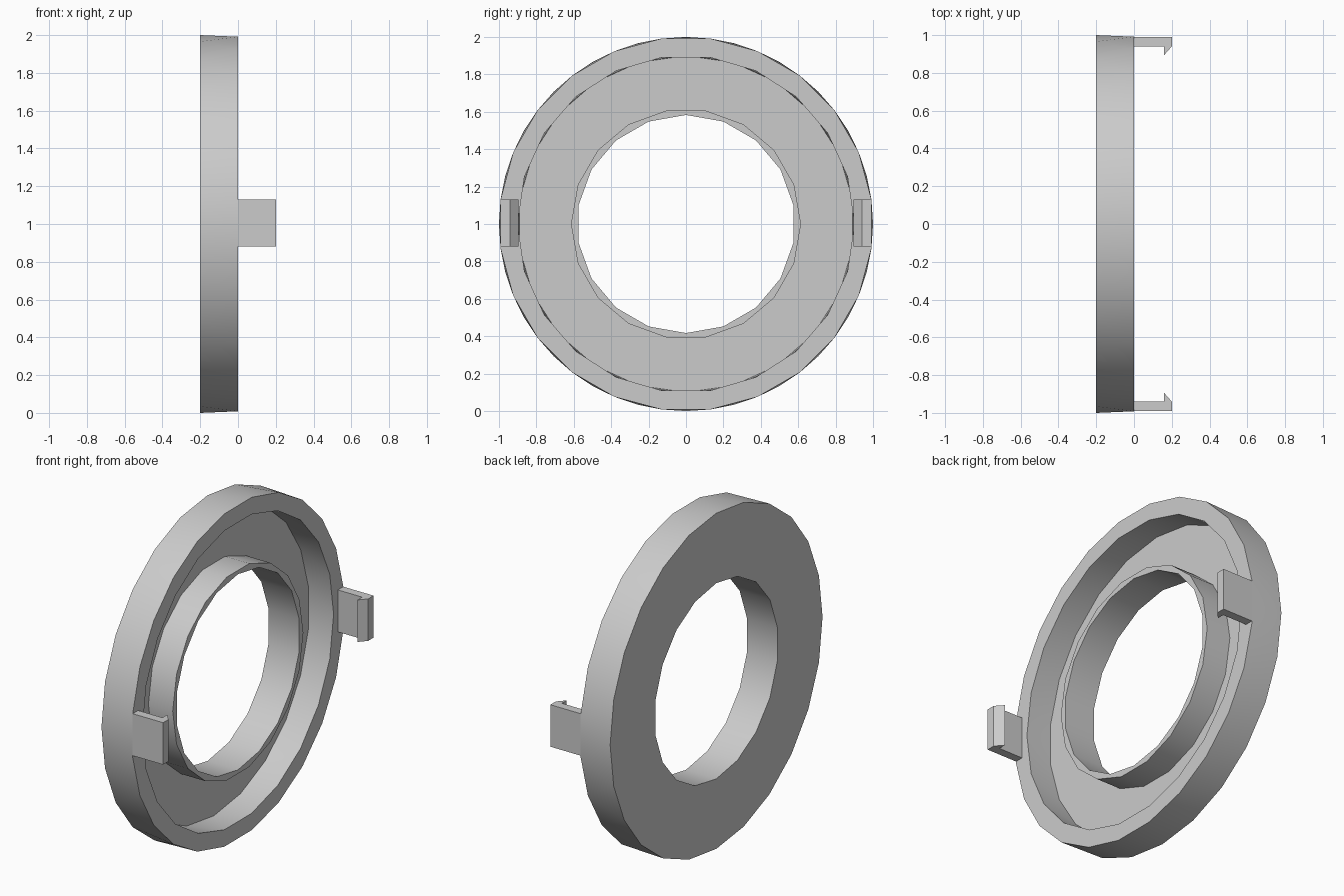
import bpy, bmesh
from math import sin, cos, pi, radians
from mathutils import Vector

if "Cube" in bpy.data.objects:
    bpy.data.objects.remove(bpy.data.objects["Cube"], do_unlink=True)

grey = bpy.data.materials.new("plain grey")
grey.use_nodes = True
colour = (0.6, 0.6, 0.6, 1)
grey.diffuse_color = colour
grey.node_tree.nodes["Principled BSDF"].inputs["Base Color"].default_value = colour

CENTRE_Z = 1.0
BACK, FLOOR, FRONT = -0.2, -0.16, 0.0


def finish(name, bm):
    bmesh.ops.recalc_face_normals(bm, faces=bm.faces)
    mesh = bpy.data.meshes.new(name)
    bm.to_mesh(mesh)
    bm.free()
    obj = bpy.data.objects.new(name, mesh)
    bpy.context.collection.objects.link(obj)
    mesh.materials.append(grey)
    return obj


def loop(bm, sides, radius, x, turn=0.0):
    """Polygon around the x axis; turn is in steps, 0 puts a vertex on top."""
    angles = [2 * pi * (i + turn) / sides for i in range(sides)]
    return [bm.verts.new((x, radius * sin(a), CENTRE_Z + radius * cos(a))) for a in angles]


def wall(bm, a, b, twisted=False):
    """Side surface between two loops; twisted loops are half a step apart."""
    for i in range(len(a)):
        j = (i + 1) % len(a)
        if twisted:
            bm.faces.new((a[i], a[j], b[i]))
            bm.faces.new((a[j], b[j], b[i]))
        else:
            bm.faces.new((a[i], a[j], b[j], b[i]))


def annulus(bm, outer, inner, direction):
    """Flat ring between two loops in one plane."""
    edges = []
    for ring in (outer, inner):
        for i, v in enumerate(ring):
            w = ring[(i + 1) % len(ring)]
            edges.append(bm.edges.get((v, w)) or bm.edges.new((v, w)))
    bmesh.ops.triangle_fill(bm, edges=edges, use_beauty=True, normal=Vector((direction, 0, 0)))


# Ring body with an open channel between the rim and the hub
bm = bmesh.new()
outer_back = loop(bm, 24, 1.0, BACK)
outer_front = loop(bm, 24, 1.0, FRONT, 0.5)
rim_front = loop(bm, 22, 0.9, FRONT, 0.5)
rim_floor = loop(bm, 22, 0.9, FLOOR, 1.0)
hub_floor = loop(bm, 18, 0.615, FLOOR, 0.5)
hub_front = loop(bm, 18, 0.615, FRONT, 0.5)
hole_front = loop(bm, 18, 0.583, FRONT)
hole_back = loop(bm, 18, 0.583, BACK)
wall(bm, outer_back, outer_front, True)
wall(bm, rim_front, rim_floor, True)
wall(bm, hub_floor, hub_front)
wall(bm, hole_front, hole_back)
annulus(bm, outer_front, rim_front, 1)
annulus(bm, rim_floor, hub_floor, 1)
annulus(bm, hub_front, hole_front, 1)
annulus(bm, outer_back, hole_back, -1)
body = finish("ring_body", bm)
bpy.ops.object.select_all(action='DESELECT')
body.select_set(True)
bpy.context.view_layer.objects.active = body
bpy.ops.object.shade_smooth_by_angle(angle=radians(30))

# Snap clips: a barbed profile extruded along z, one on each side
profile = [(0, 0.991), (0.2, 0.991), (0.2, 0.94), (0.16, 0.895), (0.16, 0.94), (0, 0.94)]
for name, side in (("back_clip", 1), ("front_clip", -1)):
    bm = bmesh.new()
    face = bm.faces.new([bm.verts.new((x, side * y, CENTRE_Z - 0.12)) for x, y in profile])
    top = bmesh.ops.extrude_face_region(bm, geom=[face])["geom"]
    bmesh.ops.translate(bm, vec=(0, 0, 0.25),
                        verts=[v for v in top if isinstance(v, bmesh.types.BMVert)])
    finish(name, bm)
